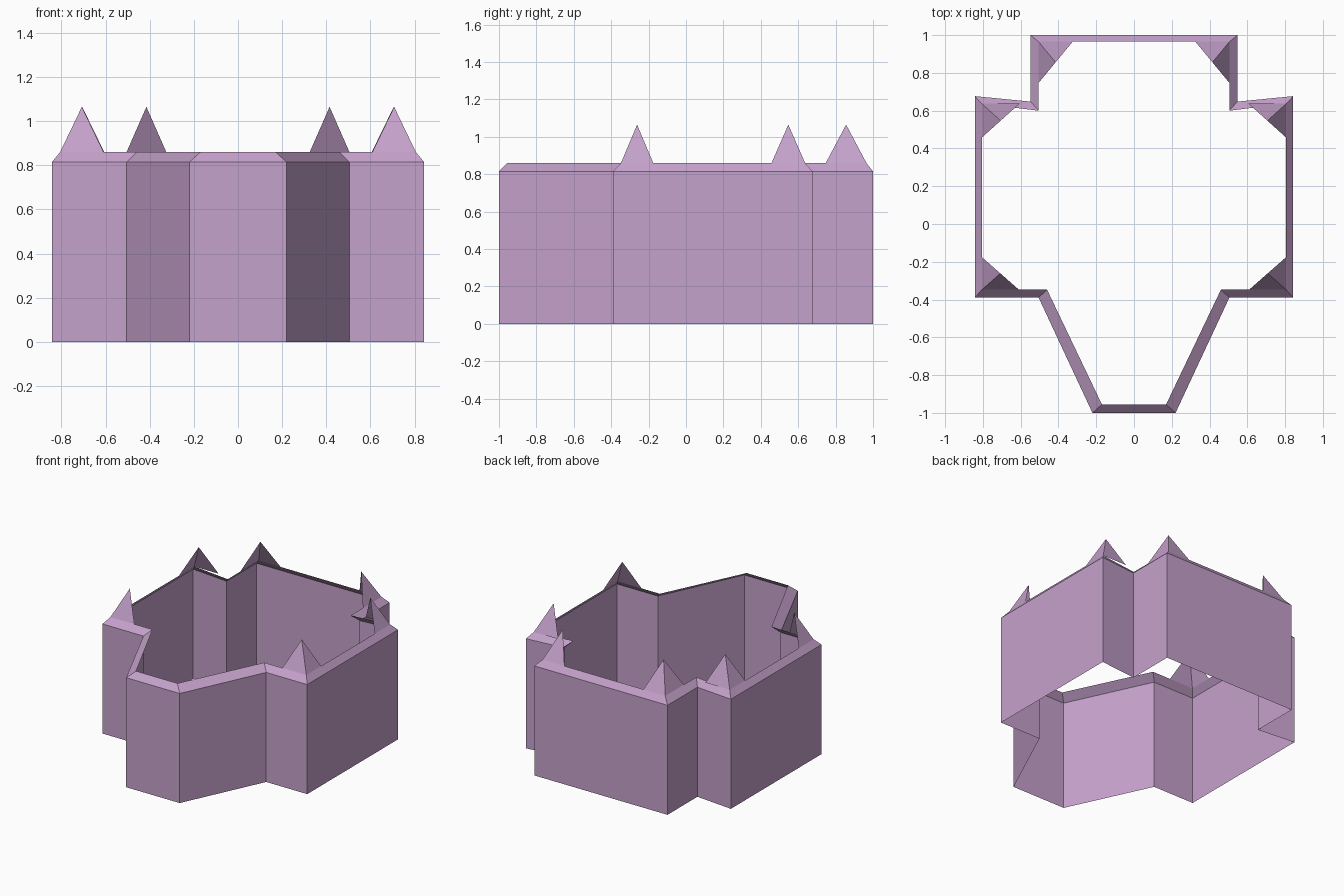
import bpy

if "Cube" in bpy.data.objects:
    bpy.data.objects.remove(bpy.data.objects["Cube"])

mat = bpy.data.materials.new("lilac")
mat.diffuse_color = (0.56, 0.36, 0.60, 1)
mat.use_nodes = True
mat.node_tree.nodes["Principled BSDF"].inputs["Base Color"].default_value = mat.diffuse_color

WALL_TOP, RIM_TOP, TIP = 0.815, 0.86, 1.065


def add_mesh(name, verts, faces):
    mesh = bpy.data.meshes.new(name)
    mesh.from_pydata(verts, [], faces)
    mesh.materials.append(mat)
    ob = bpy.data.objects.new(name, mesh)
    bpy.context.collection.objects.link(ob)
    return ob


def ring(half, z):
    # right half of a plan outline, mirrored into a closed counter-clockwise loop
    pts = half + [(-x, y) for x, y in reversed(half)]
    return [(x, y, z) for x, y in pts]


def band(name, low, high):
    n = len(low)
    faces = [(i, (i + 1) % n, n + (i + 1) % n, n + i) for i in range(n)]
    return add_mesh(name, low + high, faces)


# Right half of the plan: outer wall line and inner rim line
outer = [(0.22, -1), (0.505, -0.39), (0.843, -0.39),
         (0.843, 0.677), (0.548, 0.648), (0.548, 1)]
inner = [(0.17, -0.955), (0.46, -0.348), (0.806, -0.348),
         (0.806, 0.637), (0.505, 0.60), (0.505, 0.965)]

# Open wall sheet and the chamfered rim leaning inwards
band("wall", ring(outer, 0), ring(outer, WALL_TOP))
band("rim", ring(outer, WALL_TOP), ring(inner, RIM_TOP))

# Corner spikes: (corner x, corner y, reach in x, reach in y)
spikes = [("front", 0.806, -0.348, -0.197, 0.173),
          ("middle", 0.806, 0.637, -0.2, -0.18),
          ("back", 0.505, 0.965, -0.18, -0.218)]
for name, x, y, dx, dy in spikes:
    for side, s in (("right", 1), ("left", -1)):
        verts = [(s * x, y, RIM_TOP), (s * (x + dx), y, RIM_TOP),
                 (s * x, y + dy, RIM_TOP),
                 (s * (x + dx / 2), y + dy / 2, TIP)]
        faces = [(0, 1, 3), (2, 0, 3)]
        if s * dy < 0:
            faces = [f[::-1] for f in faces]
        add_mesh(f"{name}_spike_{side}", verts, faces)
